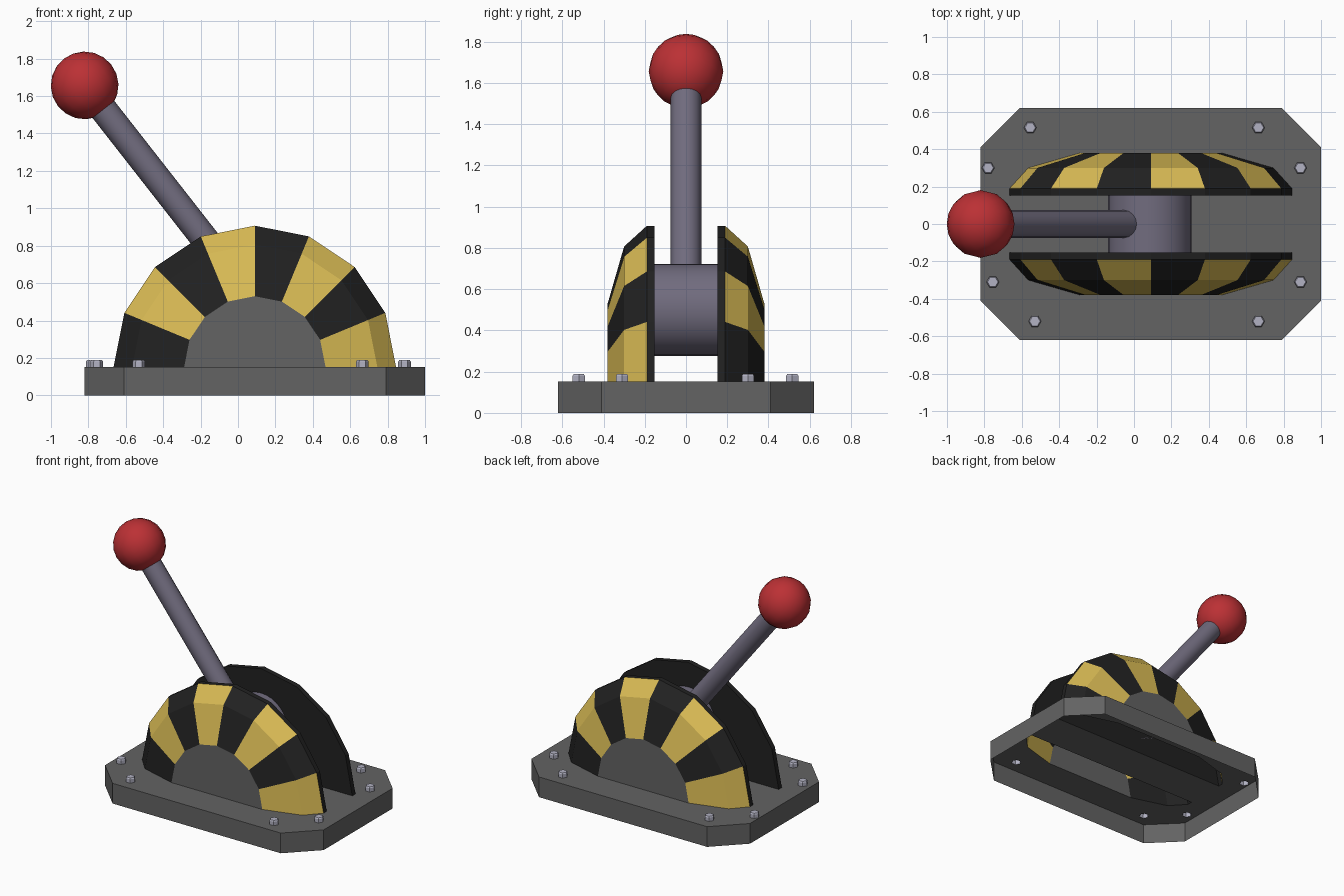
import bpy, bmesh, math
from mathutils import Vector, Matrix

if "Cube" in bpy.data.objects:
    bpy.data.objects.remove(bpy.data.objects["Cube"])


def material(name, r, g, b):
    m = bpy.data.materials.new(name)
    m.diffuse_color = (r, g, b, 1)
    m.use_nodes = True
    m.node_tree.nodes["Principled BSDF"].inputs["Base Color"].default_value = m.diffuse_color
    return m


GREY = material("plate grey", 0.125, 0.125, 0.125)
BLACK = material("stripe black", 0.015, 0.015, 0.015)
YELLOW = material("stripe yellow", 0.70, 0.50, 0.09)
STEEL = material("lever steel", 0.165, 0.15, 0.21)
BOLT = material("bolt metal", 0.45, 0.45, 0.55)
RED = material("knob red", 0.50, 0.03, 0.035)

CX, TOP = 0.09, 0.152          # housing centre and top of the base plate
PROFILE = [(0.152, 0.755), (0.19, 0.755), (0.30, 0.655), (0.38, 0.378)]
BOLTS = [(-0.555, 0.515), (0.665, 0.515), (-0.78, 0.30), (0.89, 0.30),
         (-0.53, -0.52), (0.665, -0.52), (-0.755, -0.31), (0.89, -0.31)]
BOLT_R = 0.034


def to_object(bm, name, *mats):
    mesh = bpy.data.meshes.new(name)
    bm.to_mesh(mesh)
    bm.free()
    ob = bpy.data.objects.new(name, mesh)
    bpy.context.collection.objects.link(ob)
    for m in mats:
        mesh.materials.append(m)
    return ob


def smooth(ob, angle=40):
    bpy.ops.object.select_all(action='DESELECT')
    ob.select_set(True)
    bpy.context.view_layer.objects.active = ob
    bpy.ops.object.shade_smooth_by_angle(angle=math.radians(angle))


def hexagon(x, y, r):
    return [(x + r * math.cos(i * math.pi / 3), y + r * math.sin(i * math.pi / 3)) for i in range(6)]


# Base plate: open shell with chamfered corners, slots under the housings and bolt holes
quarter = [(0.91, 0.41), (0.70, 0.62)]
outline = [(CX + x * sx, y * sy) for sx, sy in ((1, 1), (-1, 1), (-1, -1), (1, -1))
           for x, y in (quarter if sx * sy > 0 else quarter[::-1])]
bm = bmesh.new()


def loop(points):
    vs = [bm.verts.new((x, y, TOP)) for x, y in points]
    return vs, [bm.edges.new((vs[i - 1], vs[i])) for i in range(len(vs))]


rim, edges = loop(outline)
for side in (-1, 1):
    slot = [(CX + r, side * y) for y, r in PROFILE] + [(CX - r, side * y) for y, r in reversed(PROFILE)]
    edges += loop(slot)[1]
for x, y in BOLTS:
    edges += loop(hexagon(x, y, BOLT_R))[1]
bmesh.ops.triangle_fill(bm, edges=edges, use_beauty=True, normal=(0, 0, 1))
low = [bm.verts.new((v.co.x, v.co.y, 0)) for v in rim]
for i in range(len(rim)):
    bm.faces.new((rim[i - 1], low[i - 1], low[i], rim[i]))
bm.normal_update()
for f in bm.faces:
    c = f.calc_center_median()
    out = Vector((0, 0, 1)) if abs(f.normal.z) > 0.5 else Vector((c.x - CX, c.y, 0))
    if f.normal.dot(out) < 0:
        f.normal_flip()
to_object(bm, "base_plate", GREY)


# Striped half-round housings, the back one turned by half a turn
def housing(name, turn):
    bm = bmesh.new()
    rings = [[bm.verts.new((r * math.cos(i * math.pi / 8), -y, r * math.sin(i * math.pi / 8)))
              for i in range(9)] for y, r in PROFILE]
    for j in range(3):
        for i in range(8):
            f = bm.faces.new((rings[j][i], rings[j][i + 1], rings[j + 1][i + 1], rings[j + 1][i]))
            f.material_index = 1 if j > 0 and i % 2 == 0 else 0
    inner = bm.faces.new(rings[0])
    inner.material_index = 0
    cap = bm.faces.new(rings[3])
    cap.material_index = 2
    bm.normal_update()
    for f in bm.faces:
        if f.normal.dot(f.calc_center_median() - Vector((0, -0.25, 0.2))) < 0:
            f.normal_flip()
    bm.transform(Matrix.Translation((CX, 0, TOP)) @ Matrix.Rotation(turn, 4, 'Z'))
    to_object(bm, name, BLACK, YELLOW, GREY)


housing("front_housing", 0)
housing("back_housing", math.pi)

# Hex bolts with a small chamfer, open underneath
bm = bmesh.new()
for x, y in BOLTS:
    levels = [[bm.verts.new((px, py, z)) for px, py in hexagon(x, y, r)]
              for z, r in ((TOP, BOLT_R), (0.18, BOLT_R), (0.188, 0.028))]
    for a, b in zip(levels, levels[1:]):
        for i in range(6):
            bm.faces.new((a[i - 1], a[i], b[i], b[i - 1]))
    bm.faces.new(levels[-1])
to_object(bm, "bolts", BOLT)


# Hub and lever rod
def rod(name, a, b, r, sides):
    a, b = Vector(a), Vector(b)
    bm = bmesh.new()
    bmesh.ops.create_cone(bm, cap_ends=True, segments=sides, radius1=r, radius2=r, depth=(b - a).length)
    bm.transform(Matrix.Translation((a + b) / 2) @ (b - a).to_track_quat('Z', 'Y').to_matrix().to_4x4())
    ob = to_object(bm, name, STEEL)
    smooth(ob)
    return ob


HUB = Vector((CX - 0.005, 0, 0.50))
KNOB = Vector((-0.82, 0, 1.657))
rod("hub", HUB + Vector((0, -0.152, 0)), HUB + Vector((0, 0.152, 0)), 0.223, 32)
rod("lever_rod", HUB, KNOB, 0.074, 16)

# Knob on the end of the lever
bm = bmesh.new()
bmesh.ops.create_uvsphere(bm, u_segments=16, v_segments=10, radius=0.181)
bm.transform(Matrix.Translation(KNOB) @ (KNOB - HUB).to_track_quat('Z', 'Y').to_matrix().to_4x4())
smooth(to_object(bm, "knob", RED))
